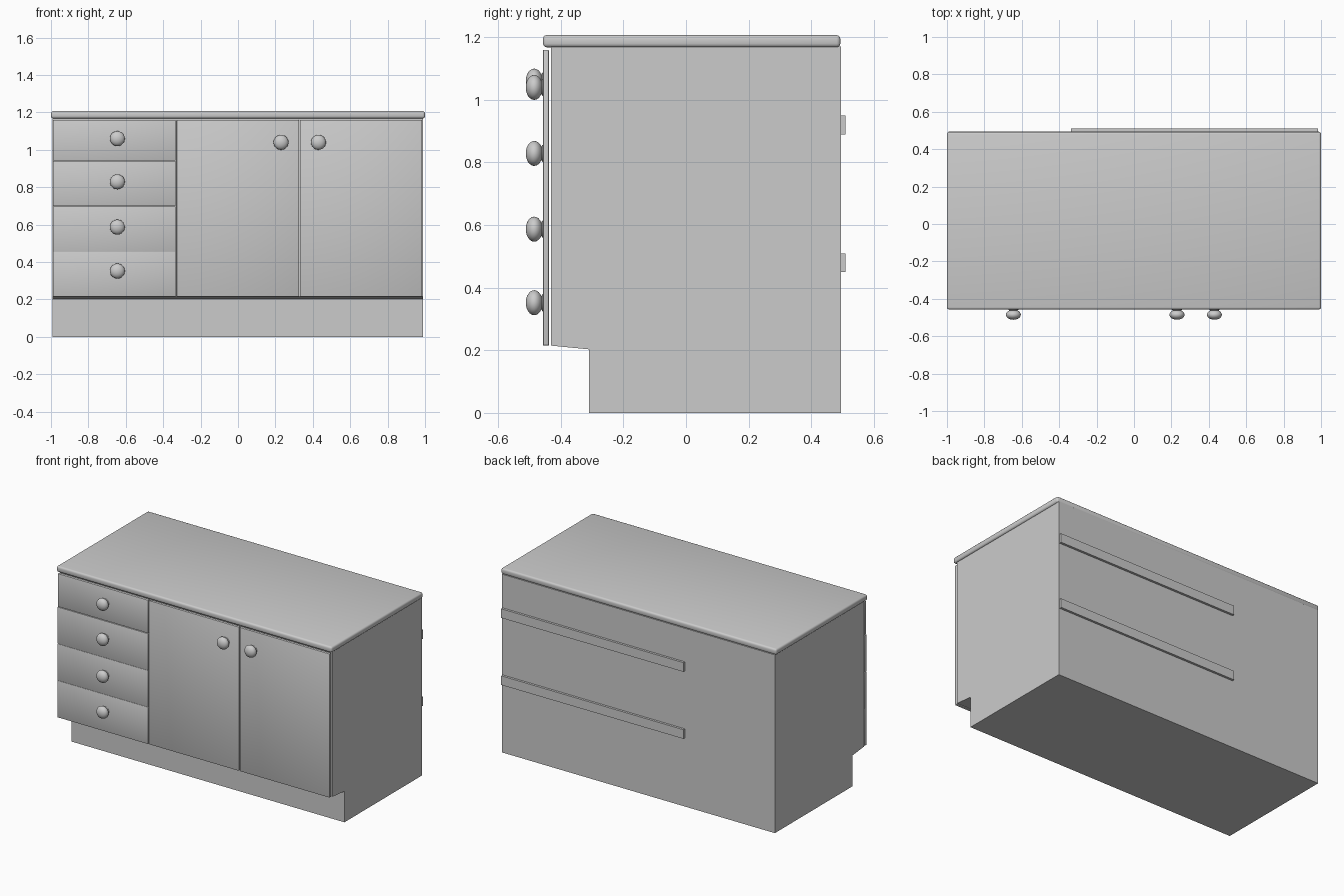
import bpy, bmesh, math
from mathutils import Matrix

if "Cube" in bpy.data.objects:
    bpy.data.objects.remove(bpy.data.objects["Cube"])


def make_object(name, bm, smooth=False):
    bmesh.ops.recalc_face_normals(bm, faces=bm.faces)
    mesh = bpy.data.meshes.new(name)
    bm.to_mesh(mesh)
    bm.free()
    ob = bpy.data.objects.new(name, mesh)
    bpy.context.collection.objects.link(ob)
    if smooth:
        bpy.ops.object.select_all(action='DESELECT')
        ob.select_set(True)
        bpy.context.view_layer.objects.active = ob
        bpy.ops.object.shade_smooth_by_angle(angle=math.radians(35))
    return ob


def box(name, x, y, z, bevel=0.0, segments=3):
    bm = bmesh.new()
    size = [b - a for a, b in (x, y, z)]
    mid = [(a + b) / 2 for a, b in (x, y, z)]
    bmesh.ops.create_cube(bm, size=1, matrix=Matrix.Translation(mid) @ Matrix.Diagonal((*size, 1)))
    if bevel:
        bmesh.ops.bevel(bm, geom=bm.edges[:], offset=bevel, segments=segments,
                        profile=0.5, affect='EDGES')
    return make_object(name, bm, bevel > 0)


def knob(name, x, z):
    # (radius, y) profile spun around the front-back axis
    profile = [(0, -0.455), (0.028, -0.455), (0.027, -0.459), (0.020, -0.463)]
    for i in range(2, 13):
        a = math.pi * i / 12
        profile.append((0.04 * math.sin(a), -0.485 + 0.027 * math.cos(a)))
    bm = bmesh.new()
    verts = [bm.verts.new((x + r, y, z)) for r, y in profile]
    edges = [bm.edges.new(p) for p in zip(verts, verts[1:])]
    bmesh.ops.spin(bm, geom=verts + edges, cent=(x, 0, z), axis=(0, 1, 0),
                   angle=2 * math.pi, steps=28, use_merge=True)
    bmesh.ops.remove_doubles(bm, verts=bm.verts, dist=1e-5)
    make_object(name, bm, True)


# Carcass with recessed toe kick, extruded from its side profile
side = [(-0.31, 0), (0.495, 0), (0.495, 1.17), (-0.432, 1.17), (-0.432, 0.215), (-0.31, 0.203)]
bm = bmesh.new()
face = bm.faces.new([bm.verts.new((-0.992, y, z)) for y, z in side])
new = bmesh.ops.extrude_face_region(bm, geom=[face])['geom']
bmesh.ops.translate(bm, vec=(1.982, 0, 0), verts=[v for v in new if isinstance(v, bmesh.types.BMVert)])
make_object("cabinet_body", bm)

# Worktop with rounded edges
box("worktop", (-1, 1), (-0.457, 0.493), (1.168, 1.207), 0.012)

# Stack of four drawer fronts and their knobs
FRONT = (-0.457, -0.438)
levels = [0.215, 0.457, 0.698, 0.940, 1.160]
for i, (lo, hi) in enumerate(zip(levels, levels[1:])):
    gap = 0.003 if i == 3 else 0.0005
    box(f"drawer_front_{i + 1}", (-0.990, -0.333), FRONT, (lo + gap, hi), 0.003 if i == 3 else 0.001, 2)
for i, z in enumerate((0.352, 0.587, 0.829, 1.06)):
    knob(f"drawer_knob_{i + 1}", -0.645, z)

# Two doors with knobs near their meeting edge
for name, x, kx in (("middle", (-0.328, 0.326), 0.23), ("right", (0.331, 0.985), 0.43)):
    box(f"{name}_door", x, FRONT, (0.215, 1.160), 0.004, 2)
    knob(f"{name}_door_knob", kx, 1.04)

# Hanging rails on the back
for name, z in (("lower", 0.45), ("upper", 0.89)):
    box(f"{name}_back_rail", (-0.338, 0.985), (0.490, 0.510), (z, z + 0.06))
